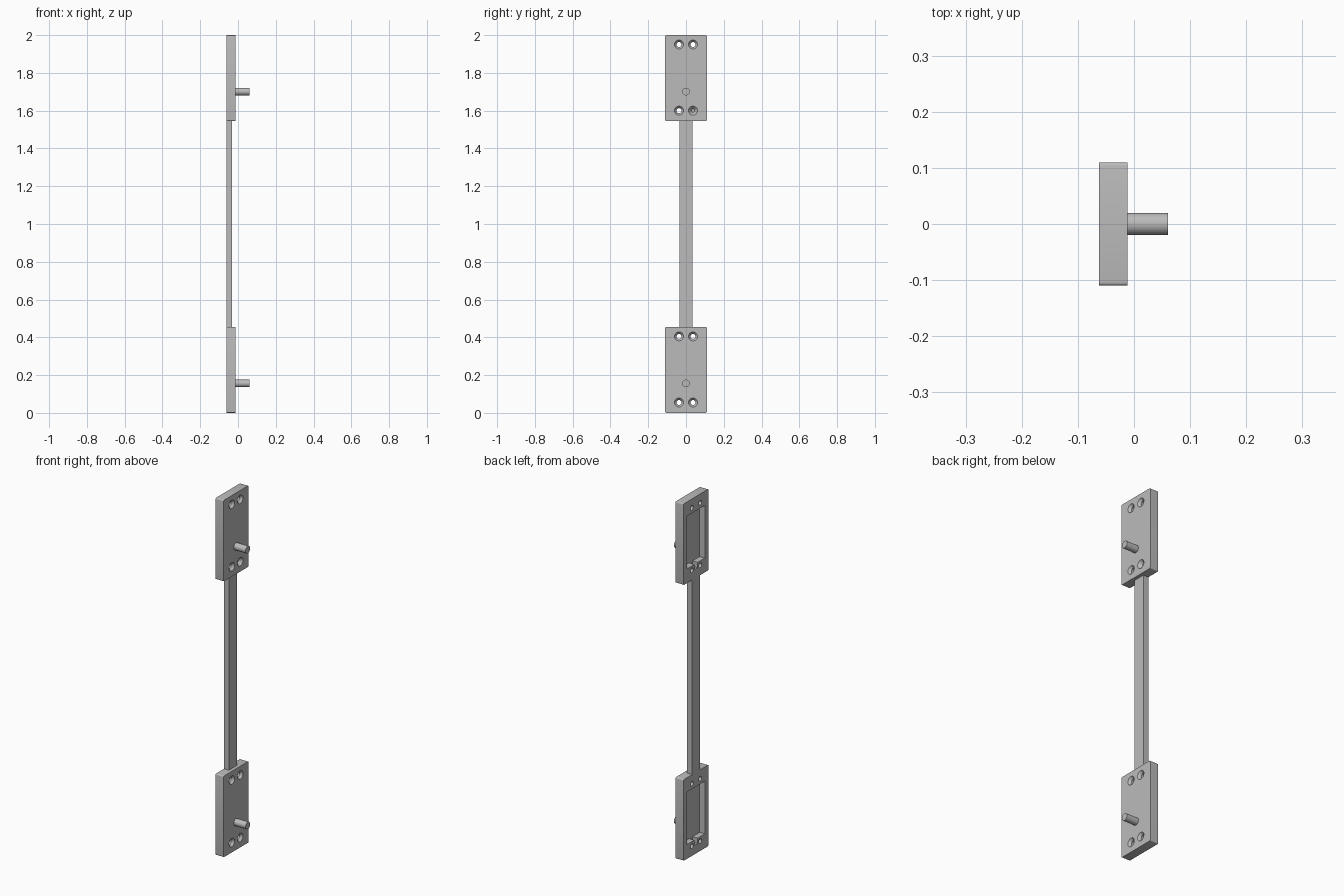
import bpy, bmesh, math
from mathutils import Matrix, Vector

cube = bpy.data.objects.get("Cube")
if cube:
    bpy.data.objects.remove(cube, do_unlink=True)

grey = bpy.data.materials.new("satin grey")
grey.use_nodes = True
GREY = (0.5, 0.5, 0.5, 1)
grey.diffuse_color = GREY
grey.node_tree.nodes["Principled BSDF"].inputs["Base Color"].default_value = GREY

BACK, FACE = -0.062, -0.012      # plate thickness range along x
HALF_W, PLATE_H = 0.11, 0.455
UPPER = 2 - PLATE_H              # base height of the upper plate


def finish(name, bm):
    bmesh.ops.recalc_face_normals(bm, faces=bm.faces)
    mesh = bpy.data.meshes.new(name)
    bm.to_mesh(mesh)
    bm.free()
    mesh.materials.append(grey)
    obj = bpy.data.objects.new(name, mesh)
    bpy.context.collection.objects.link(obj)
    return obj


def box(name, x0, x1, half_y, z0, z1, corner=0):
    bm = bmesh.new()
    size = Vector((x1 - x0, 2 * half_y, z1 - z0))
    centre = Vector(((x0 + x1) / 2, 0, (z0 + z1) / 2))
    bmesh.ops.create_cube(bm, size=1,
                          matrix=Matrix.Translation(centre) @ Matrix.Diagonal(size).to_4x4())
    if corner:
        along_x = [e for e in bm.edges
                   if abs(e.verts[0].co.x - e.verts[1].co.x) > 0.01]
        bmesh.ops.bevel(bm, geom=along_x, offset=corner, segments=4,
                        profile=0.5, affect='EDGES')
    return finish(name, bm)


def rod(name, x0, x1, r0, r1, y, z):
    """Round bar or cone along x."""
    bm = bmesh.new()
    place = Matrix.Translation(((x0 + x1) / 2, y, z)) @ Matrix.Rotation(math.pi / 2, 4, 'Y')
    bmesh.ops.create_cone(bm, cap_ends=True, segments=32, radius1=r0, radius2=r1,
                          depth=x1 - x0, matrix=place)
    return finish(name, bm)


def cut(obj, cutter):
    cutter.hide_render = True
    mod = obj.modifiers.new("cut", 'BOOLEAN')
    mod.operation, mod.solver, mod.object = 'DIFFERENCE', 'EXACT', cutter
    bpy.context.view_layer.objects.active = obj
    bpy.ops.object.modifier_apply(modifier=mod.name)
    bpy.data.objects.remove(cutter, do_unlink=True)


def smooth(obj):
    bpy.ops.object.select_all(action='DESELECT')
    obj.select_set(True)
    bpy.context.view_layer.objects.active = obj
    bpy.ops.object.shade_smooth_by_angle(angle=math.radians(30))


def end_plate(label, base):
    plate = box(label + "_plate", BACK, FACE, HALF_W, base, base + PLATE_H, 0.006)
    # Rear pocket with a small notch in its lower wall
    cut(plate, box("pocket_cutter", BACK - 0.02, -0.03, 0.078, base + 0.08, base + 0.375))
    cut(plate, box("notch_cutter", BACK - 0.02, -0.03, 0.015, base + 0.05, base + 0.1))
    # Countersunk screw holes
    for z in (0.055, 0.405):
        for y in (-0.037, 0.037):
            cut(plate, rod("hole_cutter", BACK - 0.02, FACE + 0.02,
                           0.013, 0.013, y, base + z))
            cut(plate, rod("countersink_cutter", FACE - 0.018, FACE + 0.006,
                           0.009, 0.029, y, base + z))
    smooth(plate)
    # Locating pin
    smooth(rod(label + "_pin", FACE - 0.005, 0.061, 0.02, 0.02, 0, base + 0.156))


end_plate("lower", 0)
end_plate("upper", UPPER)
box("connecting_bar", BACK, -0.031, 0.035, PLATE_H, UPPER)
